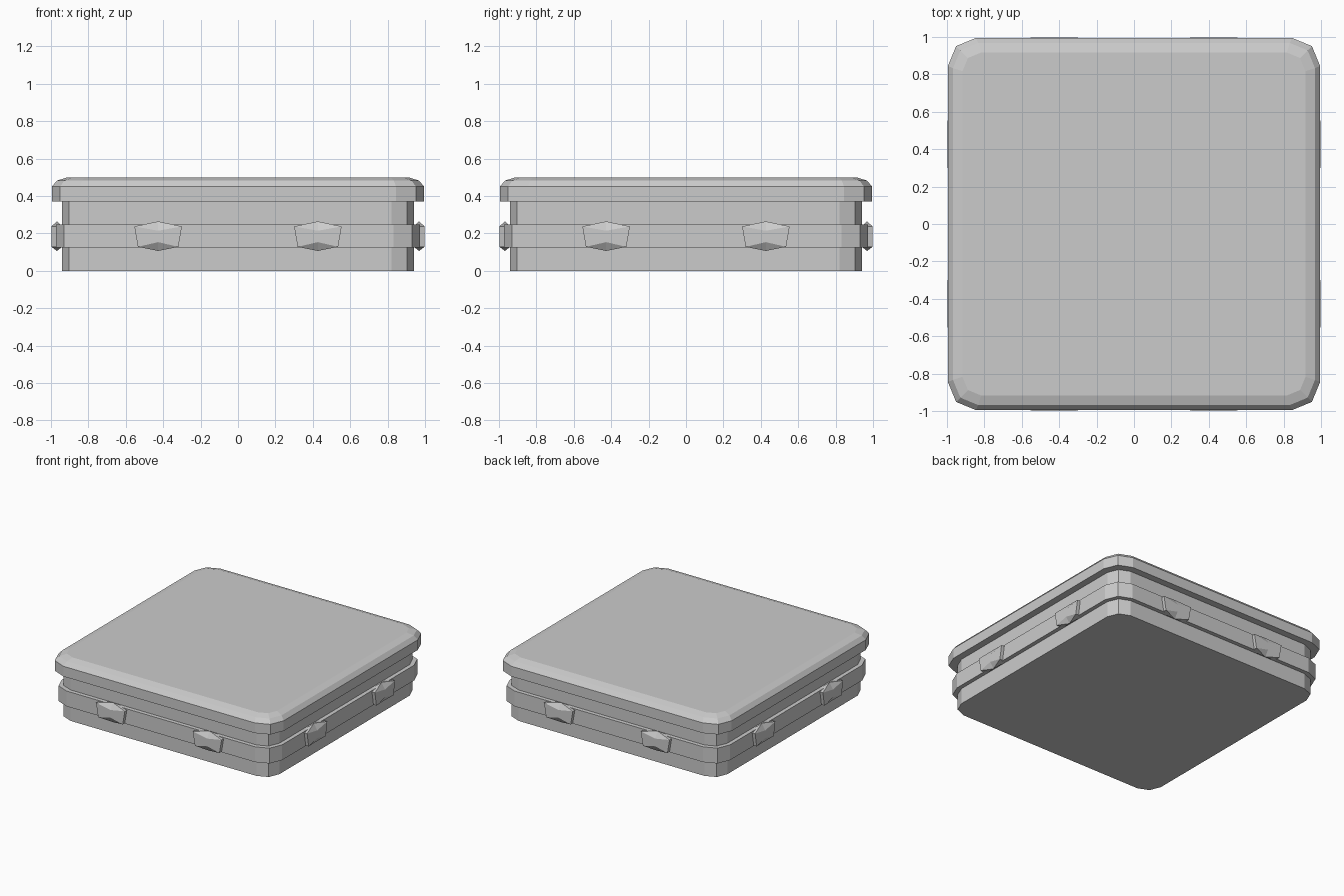
import bpy, bmesh
from math import sin, cos, pi

if "Cube" in bpy.data.objects:
    bpy.data.objects.remove(bpy.data.objects["Cube"])


def outline(half, radius, segs=2):
    """Rounded square as a list of xy points."""
    pts = []
    for k in range(4):
        a0 = k * pi / 2
        sx = 1 if k in (0, 3) else -1
        sy = 1 if k in (0, 1) else -1
        for i in range(segs + 1):
            a = a0 + i * pi / 2 / segs
            pts.append((sx * (half - radius) + radius * cos(a),
                        sy * (half - radius) + radius * sin(a)))
    return pts


def finish(name, bm):
    bmesh.ops.recalc_face_normals(bm, faces=bm.faces)
    me = bpy.data.meshes.new(name)
    bm.to_mesh(me)
    bm.free()
    ob = bpy.data.objects.new(name, me)
    bpy.context.collection.objects.link(ob)
    return ob


def loft(name, rings):
    """Stack rounded squares given as (z, half width, corner radius)."""
    bm = bmesh.new()
    loops = [[bm.verts.new((x, y, z)) for x, y in outline(h, r)] for z, h, r in rings]
    for a, b in zip(loops, loops[1:]):
        n = len(a)
        for i in range(n):
            bm.faces.new((a[i], a[(i + 1) % n], b[(i + 1) % n], b[i]))
    bm.faces.new(loops[0])
    bm.faces.new(loops[-1])
    return finish(name, bm)


def stud(name, offset, turn):
    """Faceted stud: notched outer face, ridge points above and below."""
    bm = bmesh.new()
    face = [(-.127, .237), (0, .214), (.127, .237), (.108, .128), (0, .153), (-.108, .128)]
    out = [bm.verts.new((x, -.998, z)) for x, z in face]
    inn = [bm.verts.new((x, -.94, z)) for x, z in face]
    top = bm.verts.new((0, -.968, .264))
    low = bm.verts.new((0, -.968, .106))
    for o in (out, inn):
        bm.faces.new((o[0], o[1], o[4], o[5]))
        bm.faces.new((o[1], o[2], o[3], o[4]))
        for a, b, c in ((0, 1, top), (1, 2, top), (3, 4, low), (4, 5, low)):
            bm.faces.new((o[a], o[b], c))
    for a, b, c, d in ((0, 5, top, low), (2, 3, top, low)):
        bm.faces.new((out[a], out[b], inn[b], inn[a]))
        bm.faces.new((out[a], inn[a], c))
        bm.faces.new((out[b], inn[b], d))
    for v in bm.verts:
        x, y = v.co.x + offset, v.co.y
        v.co.x = x * cos(turn) - y * sin(turn)
        v.co.y = x * sin(turn) + y * cos(turn)
    return finish(name, bm)


# Main block
loft("body", [(0, .94, .12), (.38, .94, .12)])
# Raised strip around the block
loft("band", [(.125, .972, .14), (.247, .972, .14)])
# Overhanging lid with softened top edge
loft("lid", [(.369, .995, .15), (.45, .995, .15), (.482, .968, .135), (.498, .917, .10)])
# Two studs on each side
for side in range(4):
    for i, off in enumerate((-.427, .427)):
        stud(f"stud_{side}_{i}", off, side * pi / 2)
